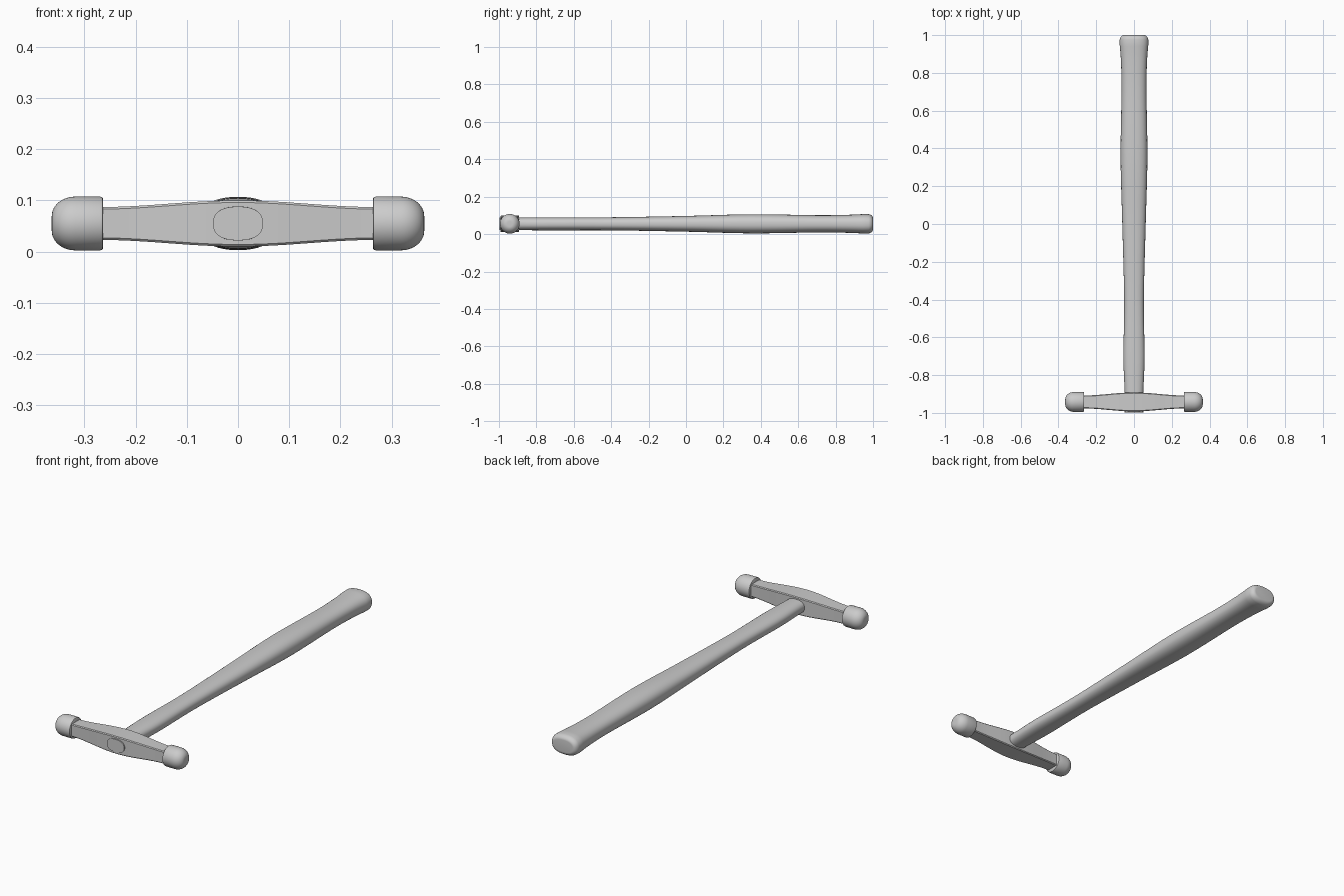
import bpy, bmesh, math
from mathutils import Vector

cube = bpy.data.objects.get("Cube")
if cube:
    bpy.data.objects.remove(cube)

grey = bpy.data.materials.new("plain grey")
grey.use_nodes = True
colour = (0.6, 0.6, 0.6, 1)
grey.diffuse_color = colour
grey.node_tree.nodes["Principled BSDF"].inputs["Base Color"].default_value = colour

HEAD = Vector((0, -0.942, 0.055))


def smooth(points, steps):
    """Resample rows of numbers with a Catmull-Rom spline."""
    rows = []
    padded = [points[0]] + points + [points[-1]]
    for a, b, c, d in zip(padded, padded[1:], padded[2:], padded[3:]):
        for i in range(steps):
            t = i / steps
            rows.append([q + 0.5 * t * (r - p + t * (2*p - 5*q + 4*r - s + t * (3*(q - r) + s - p)))
                         for p, q, r, s in zip(a, b, c, d)])
    return rows + [points[-1]]


def loft(name, rings, angle):
    """Skin a list of closed rings and cap both ends."""
    bm = bmesh.new()
    loops = [[bm.verts.new(p) for p in ring] for ring in rings]
    for a, b in zip(loops, loops[1:]):
        for i in range(len(a)):
            j = (i + 1) % len(a)
            bm.faces.new((a[i], a[j], b[j], b[i]))
    bm.faces.new(loops[0])
    bm.faces.new(loops[-1])
    bmesh.ops.recalc_face_normals(bm, faces=bm.faces)
    mesh = bpy.data.meshes.new(name)
    bm.to_mesh(mesh)
    bm.free()
    obj = bpy.data.objects.new(name, mesh)
    bpy.context.collection.objects.link(obj)
    mesh.materials.append(grey)
    bpy.ops.object.select_all(action='DESELECT')
    obj.select_set(True)
    bpy.context.view_layer.objects.active = obj
    bpy.ops.object.shade_smooth_by_angle(angle=math.radians(angle))
    return obj


def oval(u, v, count=40, power=2.4):
    """Rounded section with half sizes u and v."""
    ring = []
    for i in range(count):
        a = 2 * math.pi * i / count
        c, s = math.cos(a), math.sin(a)
        ring.append((u * math.copysign(abs(c) ** (2 / power), c),
                     v * math.copysign(abs(s) ** (2 / power), s)))
    return ring


# Handle: y position, half width, half height
shaft = [(-0.997, 0.049, 0.033), (-0.88, 0.050, 0.034), (-0.7, 0.056, 0.035),
         (-0.4, 0.052, 0.035), (0, 0.062, 0.042), (0.35, 0.071, 0.051),
         (0.7, 0.066, 0.046), (0.86, 0.069, 0.048), (0.95, 0.076, 0.052)]
rows = smooth(shaft, 6)
for i in range(1, 9):
    a = math.pi / 2 * i / 8
    inset = 0.022 * (1 - math.cos(a))
    rows.append((0.97 + 0.03 * math.sin(a), 0.076 - inset, 0.052 - inset))
loft("handle", [[(x, y, HEAD.z + z) for x, z in oval(w, h)] for y, w, h in rows], 40)

# Head body: tapered square bar with lightly chamfered edges
rings = []
for i in range(-12, 13):
    x = 0.275 * i / 12
    t = 0.5 + 0.5 * math.cos(math.pi * i / 12)
    u, v = 0.034 + 0.016 * t, 0.032 + 0.013 * t
    c = 0.004
    rings.append([HEAD + Vector((x, p, q)) for p, q in (
        (u, v - c), (u - c, v), (c - u, v), (-u, v - c),
        (-u, c - v), (c - u, -v), (u - c, -v), (u, c - v))])
loft("head_body", rings, 25)

# Striking caps: short drums with domed outer ends
profile = [(0.264, 0.049), (0.265, 0.051), (0.269, 0.0525)]
for i in range(13):
    a = math.pi / 2 * i / 12
    profile.append((0.318 + 0.046 * math.sin(a), 0.0145 + 0.038 * math.cos(a)))
for side, sign in (("left", 1), ("right", -1)):
    loft(side + "_striking_cap",
         [[HEAD + Vector((sign * x, p, q)) for p, q in oval(r, r, 48, 2)]
          for x, r in profile], 40)
